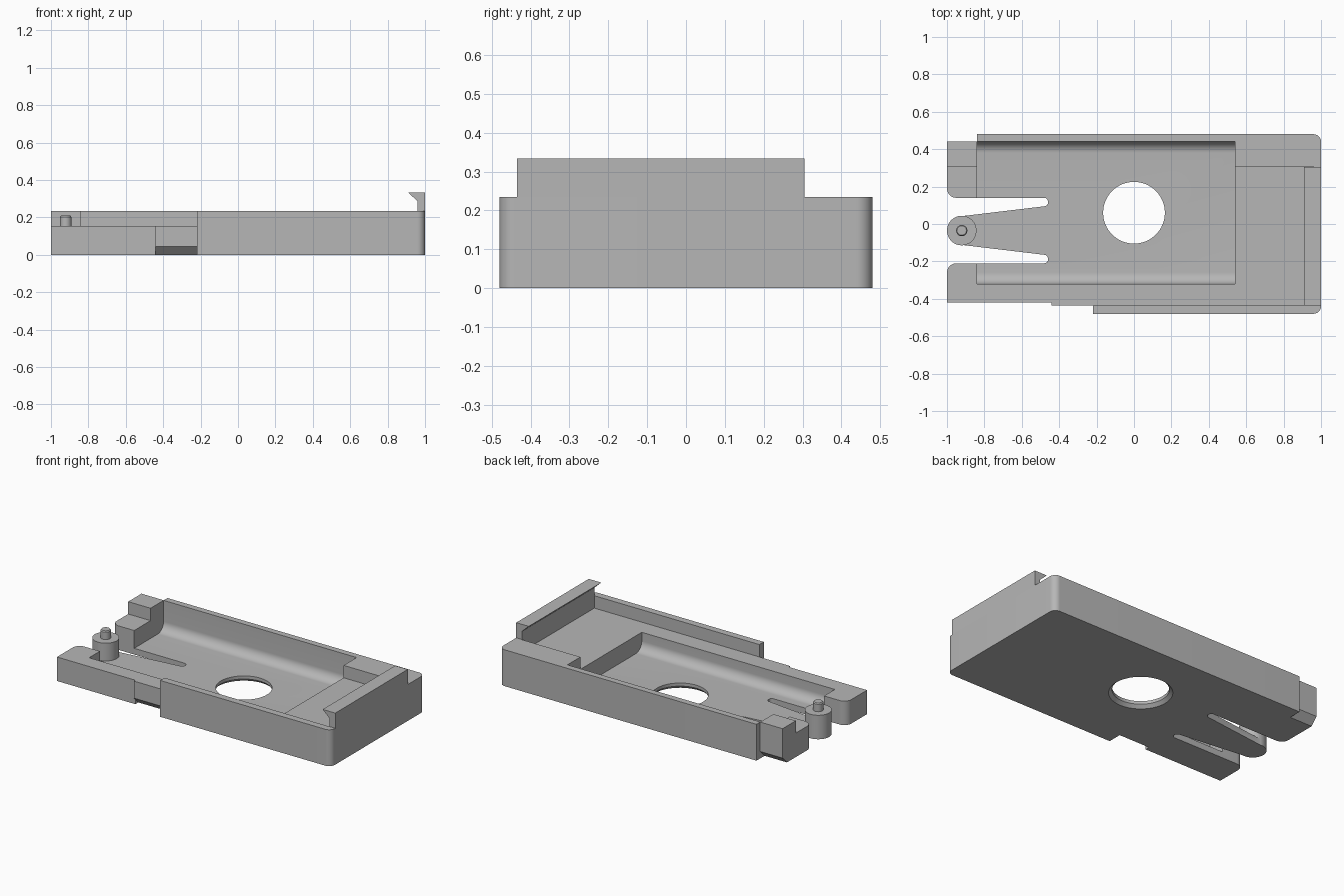
import bpy, bmesh, math
from mathutils import Vector, Matrix

cube = bpy.data.objects.get("Cube")
if cube:
    bpy.data.objects.remove(cube)

grey = bpy.data.materials.new("plain grey")
grey.use_nodes = True
grey.diffuse_color = (0.47, 0.47, 0.47, 1)
grey.node_tree.nodes["Principled BSDF"].inputs["Base Color"].default_value = grey.diffuse_color


def rounded(corners, steps=8):
    """Turn (a, b, radius) corners into a 2D outline with filleted corners."""
    out = []
    for i, c in enumerate(corners):
        p, r = Vector(c[:2]), (c[2] if len(c) > 2 else 0)
        if r == 0:
            out.append(p)
            continue
        u = (Vector(corners[i - 1][:2]) - p).normalized()
        v = (Vector(corners[(i + 1) % len(corners)][:2]) - p).normalized()
        half = u.angle(v) / 2
        centre = p + (u + v).normalized() * r / math.sin(half)
        start = p + u * r / math.tan(half) - centre
        end = p + v * r / math.tan(half) - centre
        for k in range(steps + 1):
            t = k / steps
            out.append(centre + (start.lerp(end, t)).normalized() * r)
    return out


def make(name, bm):
    bmesh.ops.recalc_face_normals(bm, faces=bm.faces)
    mesh = bpy.data.meshes.new(name)
    bm.to_mesh(mesh)
    bm.free()
    mesh.materials.append(grey)
    ob = bpy.data.objects.new(name, mesh)
    bpy.context.collection.objects.link(ob)
    return ob


def prism(name, corners, low, high, axis="z"):
    """Extrude an (x, y) outline along z, or a (y, z) or (x, z) outline along x or y."""
    place = {"z": lambda p, d: (p.x, p.y, d),
             "x": lambda p, d: (d, p.x, p.y),
             "y": lambda p, d: (p.x, d, p.y)}[axis]
    bm = bmesh.new()
    face = bm.faces.new([bm.verts.new(place(p, low)) for p in rounded(corners)])
    new = bmesh.ops.extrude_face_region(bm, geom=[face])["geom"]
    shift = Vector(place(Vector((0, 0)), high - low))
    bmesh.ops.translate(bm, vec=shift, verts=[g for g in new if isinstance(g, bmesh.types.BMVert)])
    return make(name, bm)


def lathe(name, profile, x, y, sides=64):
    """Stack rings of (radius, z) around a vertical axis."""
    bm = bmesh.new()
    rings = []
    for r, z in profile:
        ring = bmesh.ops.create_circle(bm, segments=sides, radius=r,
                                       matrix=Matrix.Translation((x, y, z)))
        rings.append(ring["verts"])
    for a, b in zip(rings, rings[1:]):
        for i in range(sides):
            j = (i + 1) % sides
            bm.faces.new((a[i], a[j], b[j], b[i]))
    bm.faces.new(rings[0])
    bm.faces.new(rings[-1])
    return make(name, bm)


def combine(target, tool, operation):
    tool.hide_render = True
    mod = target.modifiers.new(operation, "BOOLEAN")
    mod.operation, mod.object, mod.solver = operation, tool, "EXACT"
    bpy.context.view_layer.objects.active = target
    bpy.ops.object.modifier_apply(modifier=mod.name)
    bpy.data.objects.remove(tool)


# Tray outline with the two slots that free the spring tongue
RIM, LEDGE, FLOOR = 0.235, 0.155, 0.04
tray = prism("tray", [
    (-1, -.42), (-.44, -.42), (-.44, -.435), (-.22, -.435), (-.22, -.48),
    (1, -.48, .04), (1, .48, .04), (-.84, .48), (-.84, .442), (-1, .442),
    (-1, .14, .05), (-.46, .14, .02), (-.46, .097, .02), (-.92, .042),
    (-.92, -.112), (-.46, -.167, .02), (-.46, -.21, .02), (-1, -.21, .05)], 0, RIM)

cutters = [
    # Upper recess that leaves the ledge
    prism("ledge_cutter", [(-1.1, -.6), (-.22, -.6), (-.22, -.435), (.96, -.435),
                           (.96, .307), (-1.1, .307)], LEDGE, 0.4),
    # Deep pocket with filleted long sides
    prism("pocket_cutter", [(-.32, .4), (-.32, FLOOR, .06), (.44, FLOOR, .06), (.44, .4)],
          -.84, .54, "x"),
    # Space above the free end of the tongue
    prism("tongue_cutter", [(-1.1, -.18), (-.8, -.18), (-.8, .12), (-1.1, .12)], FLOOR, 0.4),
    # Lower chamfers on the front bump and the rear block
    prism("front_chamfer_cutter", [(-.46, .07), (-.46, -.03), (-.36, -.03)], -.44, -.22, "x"),
    prism("rear_chamfer_cutter", [(.467, .07), (.467, -.03), (.367, -.03)], -1.1, -.84, "x"),
    # Round hole, chamfered underneath
    lathe("hole_cutter", [(.205, -.02), (.165, .02), (.165, .12)], 0, .06),
]
for cutter in cutters:
    combine(tray, cutter, "DIFFERENCE")

# Boss at the end of the tongue, with its pin
boss = lathe("tongue_boss", [(.079, 0), (.079, LEDGE)], -.921, -.035, 48)
combine(tray, boss, "UNION")
pin = lathe("tongue_pin", [(.03, LEDGE - .01), (.03, .203), (.025, .21)], -.921, -.035, 32)

# Hooked clip on the end wall
clip = prism("end_clip", [(.96, RIM), (1, RIM), (1, .333), (.91, .333), (.96, .287)],
             -.435, .305, "y")

bpy.ops.object.select_all(action="DESELECT")
for ob in (tray, pin, clip):
    ob.select_set(True)
bpy.context.view_layer.objects.active = tray
bpy.ops.object.shade_smooth_by_angle(angle=math.radians(30))
